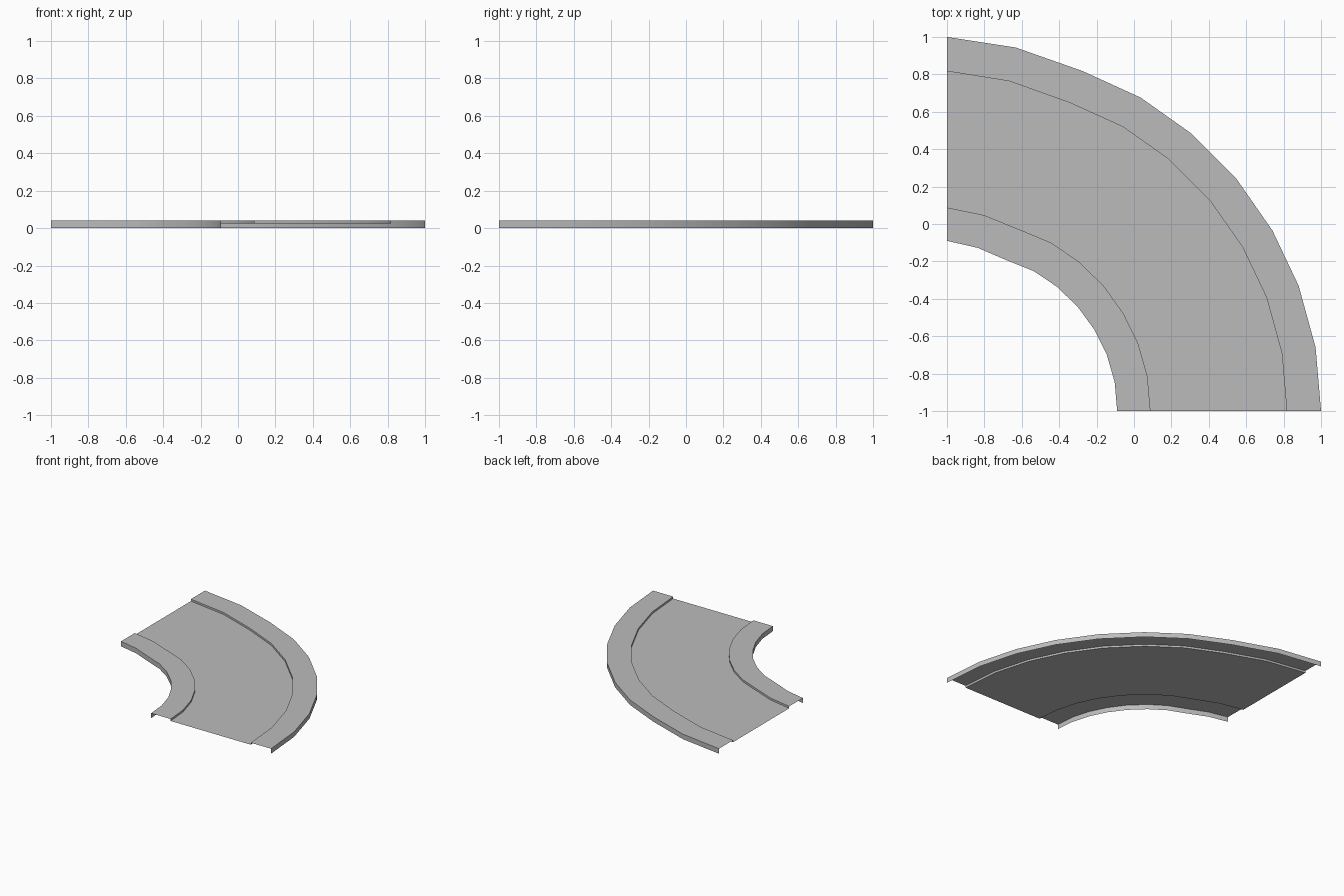
import bpy
import bmesh
from math import cos, sin, radians

cube = bpy.data.objects.get("Cube")
if cube:
    bpy.data.objects.remove(cube, do_unlink=True)

grey = bpy.data.materials.new("mid grey")
grey.use_nodes = True
colour = (0.5, 0.5, 0.5, 1)
grey.diffuse_color = colour
grey.node_tree.nodes["Principled BSDF"].inputs["Base Color"].default_value = colour

# Cross-section of the bend as (radius, height): inner wall, kerb, road, kerb, outer wall
CURB, ROAD = 0.041, 0.025
profile = [(0.91, 0), (0.91, CURB), (1.088, CURB), (1.088, ROAD),
           (1.817, ROAD), (1.817, CURB), (2.0, CURB), (2.0, 0)]

# Stations around the bend as (angle, shift of the radius)
stations = [(0, 0), (9.8, 0), (19.6, -0.004), (29, -0.01), (38.7, -0.016),
            (48.7, -0.023), (58.3, -0.03), (68.3, -0.043), (79.3, -0.022), (90, 0)]

# Sweep the open sheet around the corner
bm = bmesh.new()
rows = []
for angle, shift in stations:
    a = radians(angle)
    rows.append([bm.verts.new(((r + shift) * cos(a) - 1, (r + shift) * sin(a) - 1, z))
                 for r, z in profile])
for near, far in zip(rows, rows[1:]):
    for i in range(len(profile) - 1):
        bm.faces.new((near[i], near[i + 1], far[i + 1], far[i]))

mesh = bpy.data.meshes.new("curved_road")
bm.to_mesh(mesh)
bm.free()
mesh.materials.append(grey)
road = bpy.data.objects.new("curved_road", mesh)
bpy.context.collection.objects.link(road)

# Smooth along the bend, sharp at the kerbs
bpy.ops.object.select_all(action='DESELECT')
road.select_set(True)
bpy.context.view_layer.objects.active = road
bpy.ops.object.shade_smooth_by_angle(angle=radians(30))
